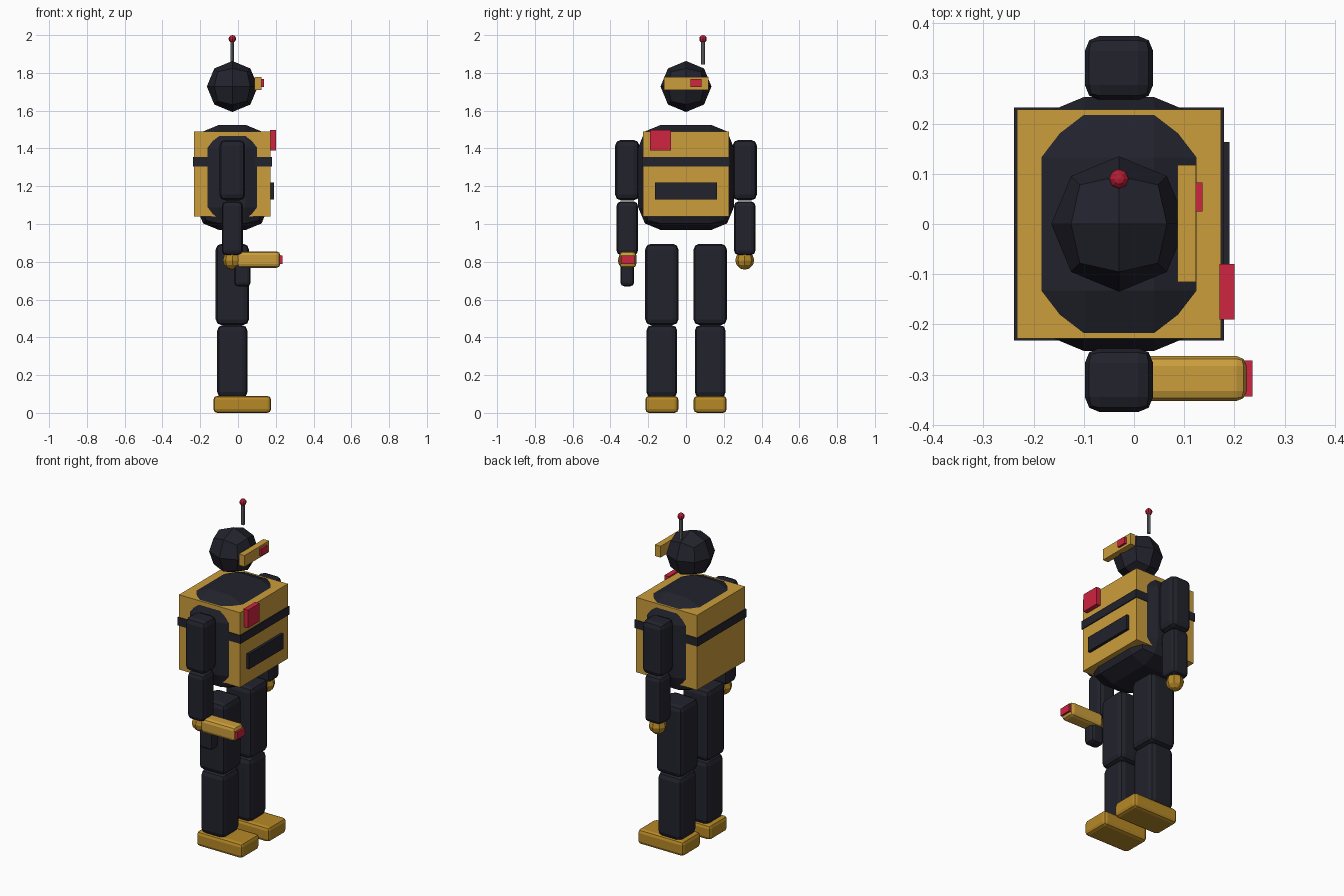
import bpy
import bmesh
from mathutils import Vector, Matrix

cube = bpy.data.objects.get("Cube")
if cube:
    bpy.data.objects.remove(cube, do_unlink=True)


def material(name, rgb):
    m = bpy.data.materials.new(name)
    m.use_nodes = True
    m.diffuse_color = (*rgb, 1)
    m.node_tree.nodes["Principled BSDF"].inputs["Base Color"].default_value = (*rgb, 1)
    return m


DARK = material("dark navy", (0.016, 0.016, 0.026))
GOLD = material("gold", (0.60, 0.34, 0.045))
DEEP_GOLD = material("deep gold", (0.47, 0.25, 0.02))
RED = material("red", (0.62, 0.018, 0.05))
BALL_RED = material("ball red", (0.45, 0.012, 0.035))
GREY = material("metal grey", (0.16, 0.165, 0.18))

AXIS = -0.03  # the body's centre line in x


def add_object(name, bm, mat, loc):
    mesh = bpy.data.meshes.new(name)
    bm.to_mesh(mesh)
    bm.free()
    mesh.materials.append(mat)
    ob = bpy.data.objects.new(name, mesh)
    ob.location = loc
    bpy.context.collection.objects.link(ob)
    return ob


def box(name, mat, x, y, z, bevel=0, segments=2):
    """Box from (min, max) ranges, with optional rounded edges."""
    lo, hi = (Vector(c) for c in zip(x, y, z))
    bm = bmesh.new()
    bmesh.ops.create_cube(bm, size=1)
    bmesh.ops.scale(bm, vec=hi - lo, verts=bm.verts)
    ob = add_object(name, bm, mat, (lo + hi) / 2)
    if bevel:
        mod = ob.modifiers.new("rounded edges", "BEVEL")
        mod.width = bevel
        mod.segments = segments
    return ob


def ball(name, mat, loc, radius, rings=6):
    bm = bmesh.new()
    bmesh.ops.create_uvsphere(bm, u_segments=8, v_segments=rings, radius=radius)
    return add_object(name, bm, mat, loc)


def around(centre, size):
    return (centre - size / 2, centre + size / 2)


# Legs and arms, mirrored across the centre
for side, s in (("left", 1), ("right", -1)):
    leg, arm = s * 0.128, s * 0.311
    box(side + "_foot", DEEP_GOLD, (-0.13, 0.175), around(leg, 0.175), (0, 0.09), 0.02)
    box(side + "_shin", DARK, around(AXIS, 0.16), around(leg, 0.163), (0.08, 0.465), 0.03)
    box(side + "_thigh", DARK, around(AXIS, 0.176), around(leg, 0.176), (0.465, 0.895), 0.03)
    box(side + "_upper_arm", DARK, around(AXIS, 0.136), around(arm, 0.128), (1.125, 1.445), 0.03)
    box(side + "_forearm", DARK, around(AXIS, 0.112), around(arm, 0.114), (0.835, 1.12), 0.025)
    ball(side + "_hand", DEEP_GOLD, (AXIS, arm, 0.808), 0.05)

# Torso with its armour vest
box("torso", DARK, around(AXIS, 0.38), around(0, 0.506), (0.968, 1.525), 0.12)
box("vest", GOLD, around(AXIS, 0.406), around(0, 0.456), (1.04, 1.49))
box("vest_band", DARK, around(AXIS, 0.418), around(0, 0.464), (1.305, 1.355))
box("chest_badge", RED, (0.17, 0.2), (-0.19, -0.08), (1.39, 1.498))
box("belly_plate", DARK, (0.17, 0.19), (-0.165, 0.163), (1.13, 1.22))

# Faceted head, a subdivided cube drawn onto a sphere
bm = bmesh.new()
bmesh.ops.create_cube(bm, size=1)
bmesh.ops.subdivide_edges(bm, edges=bm.edges[:], cuts=1, use_grid_fill=True)
for v in bm.verts:
    v.co = v.co.normalized() * 0.135
add_object("head", bm, DARK, (AXIS, 0, 1.728))
box("visor", GOLD, (0.087, 0.124), (-0.116, 0.118), (1.71, 1.778))
box("visor_light", RED, (0.12, 0.137), (0.025, 0.083), (1.725, 1.767))

# Antenna
bm = bmesh.new()
bmesh.ops.create_cone(bm, cap_ends=True, segments=8, radius1=0.01, radius2=0.01, depth=0.13)
add_object("antenna_rod", bm, GREY, (AXIS, 0.09, 1.91))
ball("antenna_ball", BALL_RED, (AXIS, 0.09, 1.98), 0.02)

# Blaster in the right hand
box("blaster_body", GOLD, (-0.005, 0.224), around(-0.308, 0.09), (0.768, 0.855), 0.02)
box("blaster_tip", RED, (0.21, 0.236), around(-0.308, 0.072), (0.788, 0.832))
box("blaster_grip", DARK, (-0.02, 0.067), around(-0.311, 0.072), (0.67, 0.79), 0.02)
